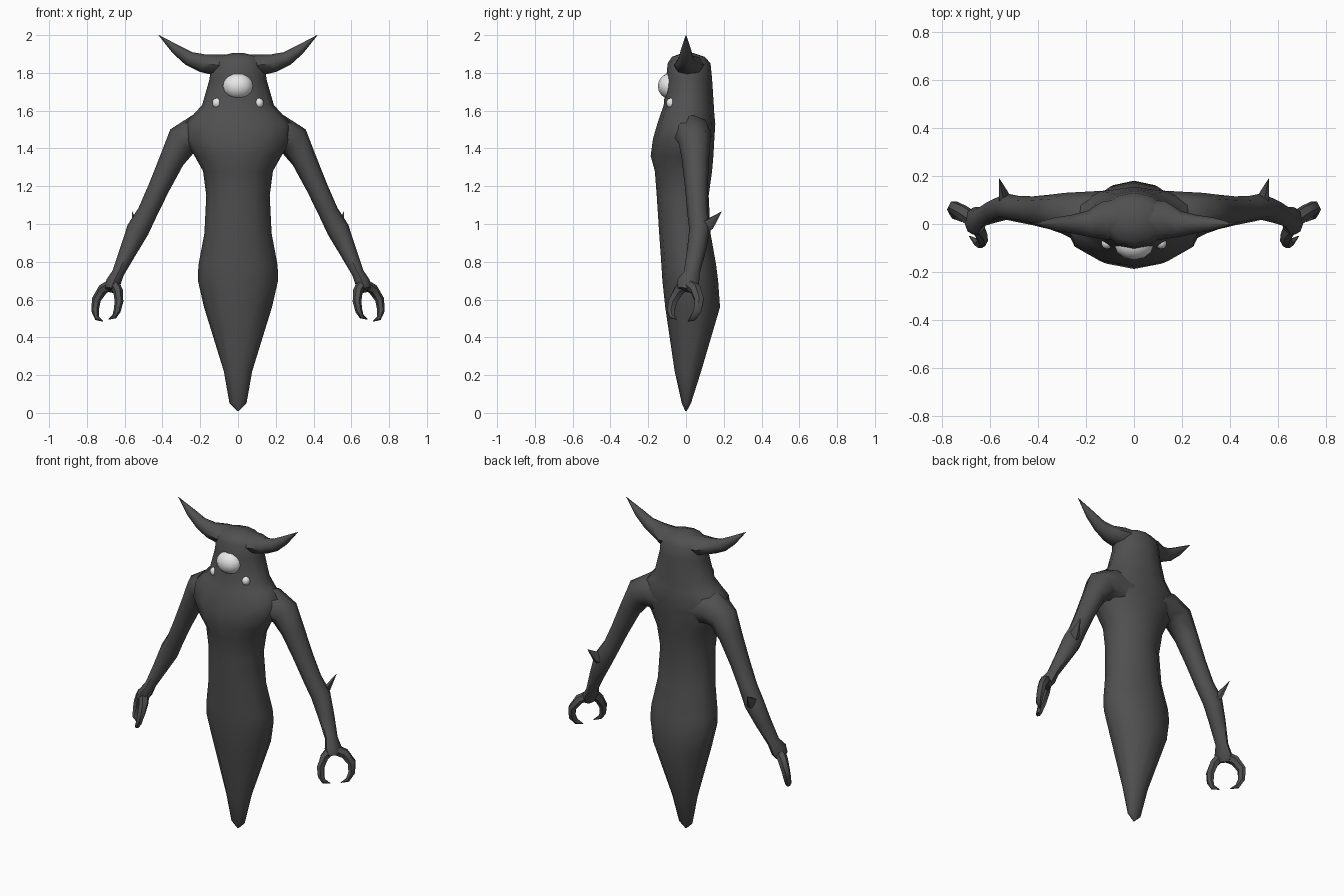
import bpy, bmesh, math
from mathutils import Vector


def material(name, v):
    m = bpy.data.materials.new(name)
    m.diffuse_color = (v, v, v, 1)
    return m


SKIN = material("dark grey skin", 0.08)
EYE = material("pale eye", 0.8)


def finish(name, bm, mat, mirror=False, angle=50):
    bmesh.ops.recalc_face_normals(bm, faces=bm.faces)
    me = bpy.data.meshes.new(name)
    bm.to_mesh(me)
    bm.free()
    me.materials.append(mat)
    ob = bpy.data.objects.new(name, me)
    bpy.context.collection.objects.link(ob)
    bpy.context.view_layer.objects.active = ob
    ob.select_set(True)
    bpy.ops.object.shade_smooth_by_angle(angle=math.radians(angle))
    ob.select_set(False)
    if mirror:
        ob.modifiers.new("mirror", "MIRROR").use_mirror_merge = False
    return ob


def tube(name, rows, sides=8, mirror=False, upright=False):
    """Loft rings given as (x, y, z, radius across, radius in depth)."""
    bm = bmesh.new()
    pts = [Vector(r[:3]) for r in rows]
    rings = []
    for i, (p, row) in enumerate(zip(pts, rows)):
        t = pts[min(i + 1, len(pts) - 1)] - pts[max(i - 1, 0)]
        t = Vector((0, 0, 1)) if upright else t.normalized()
        u = Vector((0, 1, 0)).cross(t).normalized()
        v = t.cross(u)
        ring = []
        for k in range(sides):
            a = 2 * math.pi * k / sides
            ring.append(bm.verts.new(p + u * row[3] * math.cos(a) + v * row[4] * math.sin(a)))
        rings.append(ring)
    for a, b in zip(rings, rings[1:]):
        for k in range(sides):
            j = (k + 1) % sides
            bm.faces.new((a[k], a[j], b[j], b[k]))
    bm.faces.new(rings[0])
    bm.faces.new(rings[-1])
    return finish(name, bm, SKIN, mirror)


# Body and head: height, half width, front depth, back depth
profile = [
    (0.01, 0.004, -0.004, 0.004), (0.05, 0.045, -0.022, 0.026),
    (0.22, 0.075, -0.06, 0.08), (0.56, 0.18, -0.11, 0.18),
    (0.70, 0.212, -0.125, 0.17), (0.78, 0.21, -0.13, 0.16),
    (0.95, 0.178, -0.142, 0.13), (1.15, 0.168, -0.155, 0.12),
    (1.28, 0.185, -0.165, 0.138), (1.36, 0.23, -0.187, 0.145),
    (1.45, 0.285, -0.175, 0.15), (1.53, 0.285, -0.152, 0.155),
    (1.58, 0.235, -0.135, 0.15), (1.63, 0.19, -0.118, 0.147),
    (1.77, 0.15, -0.105, 0.138), (1.85, 0.145, -0.097, 0.13),
    (1.885, 0.11, -0.075, 0.10), (1.905, 0.03, -0.02, 0.04),
]
tube("body", [(0, (f + b) / 2, z, w, (b - f) / 2) for z, w, f, b in profile],
     sides=12, upright=True)

# Horns
tube("horn", [(0.0, 0.02, 1.848, 0.05, 0.085), (0.12, 0.015, 1.842, 0.056, 0.08),
              (0.19, 0.0, 1.852, 0.048, 0.055), (0.26, 0.0, 1.876, 0.038, 0.038),
              (0.33, 0.0, 1.925, 0.026, 0.027), (0.42, 0.0, 2.0, 0.001, 0.001)],
     mirror=True)

# Arms, running from inside the chest to the palm
tube("arm", [(0.12, 0.02, 1.47, 0.11, 0.12), (0.22, 0.03, 1.475, 0.105, 0.105),
             (0.295, 0.045, 1.44, 0.088, 0.085), (0.35, 0.05, 1.34, 0.066, 0.072),
             (0.42, 0.055, 1.19, 0.056, 0.06), (0.48, 0.062, 1.06, 0.053, 0.055),
             (0.53, 0.072, 0.97, 0.06, 0.055), (0.58, 0.055, 0.86, 0.046, 0.05),
             (0.635, 0.03, 0.74, 0.032, 0.042), (0.66, 0.012, 0.69, 0.04, 0.06),
             (0.675, 0.0, 0.65, 0.03, 0.045)], mirror=True)

# Elbow spikes
tube("elbow_spike", [(0.53, 0.07, 0.97, 0.03, 0.05), (0.545, 0.125, 1.0, 0.018, 0.033),
                     (0.56, 0.188, 1.065, 0.001, 0.001)], sides=6, mirror=True)

# Pincer fingers
tube("outer_finger", [(0.66, 0.01, 0.685, 0.03, 0.035), (0.715, 0.05, 0.655, 0.028, 0.032),
                      (0.75, 0.07, 0.6, 0.024, 0.028), (0.757, 0.06, 0.54, 0.02, 0.024),
                      (0.745, 0.035, 0.5, 0.013, 0.018), (0.715, 0.01, 0.485, 0.002, 0.002)],
     sides=6, mirror=True)
tube("inner_finger", [(0.66, 0.0, 0.69, 0.03, 0.035), (0.635, -0.04, 0.645, 0.026, 0.03),
                      (0.63, -0.07, 0.59, 0.023, 0.026), (0.64, -0.08, 0.54, 0.019, 0.022),
                      (0.655, -0.075, 0.51, 0.013, 0.016), (0.685, -0.05, 0.495, 0.002, 0.002)],
     sides=6, mirror=True)


# Eyes: one large in the middle, one small at each side
def eye(name, loc, size, mirror=False):
    bm = bmesh.new()
    bmesh.ops.create_uvsphere(bm, u_segments=12, v_segments=8, radius=1)
    for v in bm.verts:
        v.co = Vector(loc) + Vector([c * s for c, s in zip(v.co, size)])
    finish(name, bm, EYE, mirror)


eye("middle_eye", (0, -0.085, 1.73), (0.082, 0.064, 0.068))
eye("side_eye", (0.112, -0.08, 1.64), (0.024, 0.024, 0.027), mirror=True)
